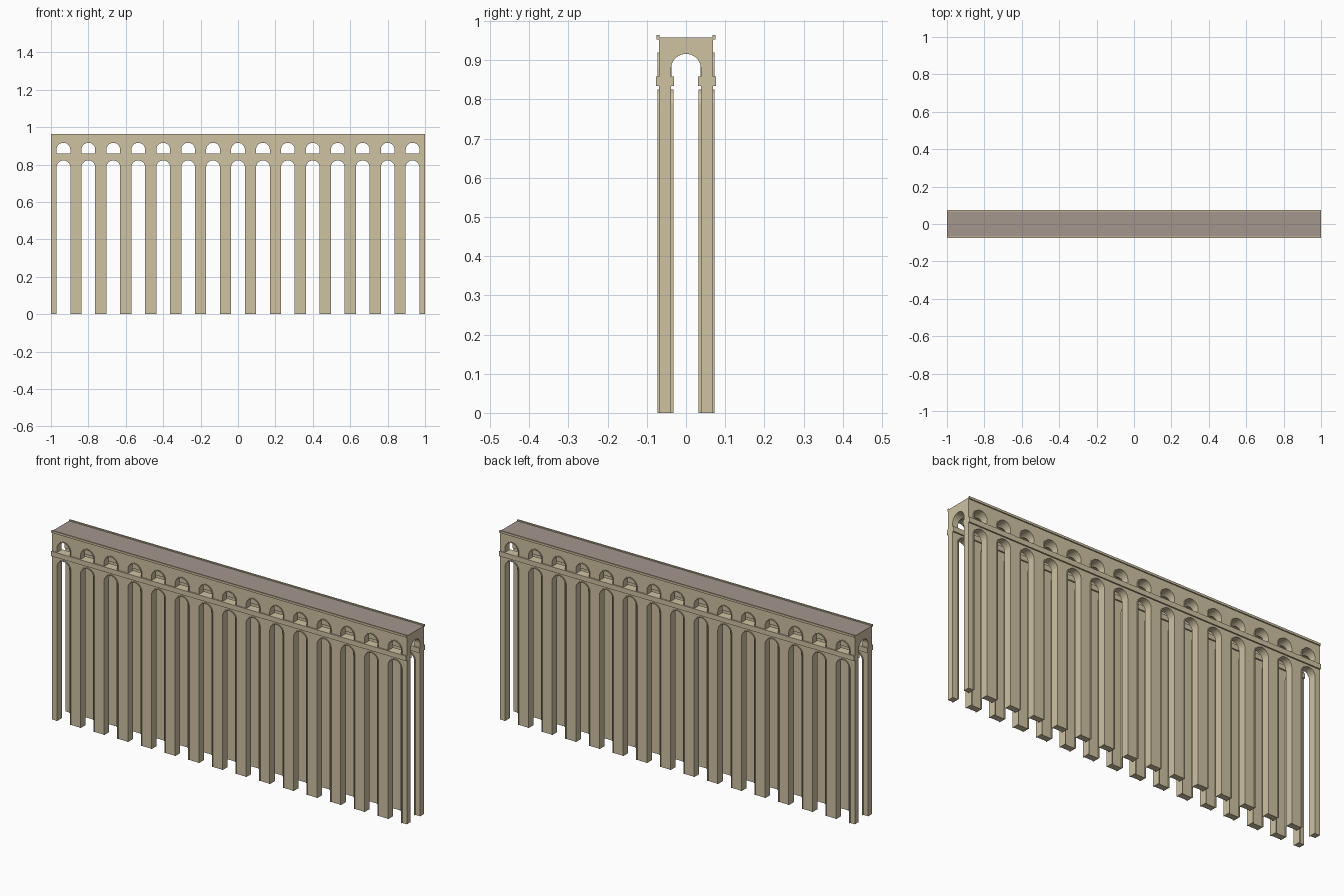
import bpy, bmesh, math

if "Cube" in bpy.data.objects:
    bpy.data.objects.remove(bpy.data.objects["Cube"])

BAYS = 15
PITCH = 2.0 / BAYS
CENTRES = [-1 + PITCH * (i + 0.5) for i in range(BAYS)]
R = 0.0367                      # clear half width of every arch
LOW = (0.0, 0.785)              # lower arches: base, springing
UP = (0.857, 0.8795)            # upper arches: base, springing


def material(name, rgb):
    m = bpy.data.materials.new(name)
    m.diffuse_color = (*rgb, 1)
    m.use_nodes = True
    m.node_tree.nodes["Principled BSDF"].inputs["Base Color"].default_value = m.diffuse_color
    return m


stone = material("tan_stone", (0.62, 0.54, 0.365))
paving = material("grey_paving", (0.37, 0.31, 0.27))


def finish(bm, name, mat):
    bmesh.ops.recalc_face_normals(bm, faces=bm.faces)
    me = bpy.data.meshes.new(name)
    bm.to_mesh(me)
    bm.free()
    me.materials.append(mat)
    ob = bpy.data.objects.new(name, me)
    bpy.context.collection.objects.link(ob)
    return ob


def box(bm, x0, x1, y0, y1, z0, z1):
    vs = bmesh.ops.create_cube(bm, size=1)["verts"]
    for v in vs:
        v.co = ((x0 + x1) / 2 + v.co.x * (x1 - x0),
                (y0 + y1) / 2 + v.co.y * (y1 - y0),
                (z0 + z1) / 2 + v.co.z * (z1 - z0))


def arch(c, r, base, spring, n=20):
    """Outline of an arched opening, from right foot over to left foot."""
    pts = [(c + r, base)]
    for i in range(n + 1):
        a = math.pi * i / n
        pts.append((c + r * math.cos(a), spring + r * math.sin(a)))
    return pts + [(c - r, base)]


def prism(bm, pts, d0, d1, along_x=False):
    """Closed solid from an outline, running along y (or x)."""
    def place(p, d):
        return bm.verts.new((d, p[0], p[1]) if along_x else (p[0], d, p[1]))
    a = [place(p, d0) for p in pts]
    b = [place(p, d1) for p in pts]
    bm.faces.new(a)
    bm.faces.new(b[::-1])
    for i in range(len(pts)):
        j = (i + 1) % len(pts)
        bm.faces.new((a[i], b[i], b[j], a[j]))


def arch_ring(bm, c, base, spring, y0, y1):
    """Raised lining that frames an opening."""
    inner, outer = arch(c, R, base, spring), arch(c, R + 0.004, base, spring)
    rows = [[bm.verts.new((p[0], y, p[1])) for p in pts]
            for pts, y in ((inner, y0), (outer, y0), (outer, y1), (inner, y1))]
    for k in range(4):
        s, t = rows[k], rows[(k + 1) % 4]
        for i in range(len(s) - 1):
            bm.faces.new((s[i], s[i + 1], t[i + 1], t[i]))
    for i in (0, -1):
        bm.faces.new([row[i] for row in rows])


# arcade body: one block, cut by a long vault and by the cross arches
bm = bmesh.new()
box(bm, -1, 1, -0.069, 0.069, 0, 0.957)
body = finish(bm, "arcade_body", stone)

bm = bmesh.new()
prism(bm, arch(0, 0.038, -0.1, 0.878, 24), -1.1, 1.1, True)
vault_cutter = finish(bm, "vault_cutter", stone)

bm = bmesh.new()
for c in CENTRES:
    prism(bm, arch(c, R + 0.0018, -0.1, LOW[1]), -0.2, 0.2)
    prism(bm, arch(c, R + 0.0018, *UP), -0.2, 0.2)
arch_cutter = finish(bm, "arch_cutter", stone)

for cutter in (vault_cutter, arch_cutter):
    cutter.hide_render = True
    mod = body.modifiers.new("cut", "BOOLEAN")
    mod.operation = "DIFFERENCE"
    mod.solver = "EXACT"
    mod.object = cutter
deps = bpy.context.evaluated_depsgraph_get()
cut_mesh = bpy.data.meshes.new_from_object(body.evaluated_get(deps))
body.modifiers.clear()
body.data = cut_mesh
for cutter in (vault_cutter, arch_cutter):
    bpy.data.objects.remove(cutter)

# arch linings, string course and parapet on both long sides
for side, s in (("front", -1), ("back", 1)):
    bm = bmesh.new()
    for c in CENTRES:
        arch_ring(bm, c, *LOW, s * 0.073, s * 0.0325)
    finish(bm, side + "_lower_arch_linings", stone)

    bm = bmesh.new()
    for c in CENTRES:
        arch_ring(bm, c, *UP, s * 0.073, s * 0.0365)
    finish(bm, side + "_upper_arch_linings", stone)

    bm = bmesh.new()
    y = sorted((s * 0.076, s * 0.031))
    box(bm, -1, 1, *y, 0.834, 0.859)
    finish(bm, side + "_string_course", stone)

    bm = bmesh.new()
    y = sorted((s * 0.075, s * 0.0675))
    box(bm, -1, 1, *y, 0.953, 0.964)
    finish(bm, side + "_parapet", stone)

# paved deck on top
bm = bmesh.new()
box(bm, -1, 1, -0.068, 0.068, 0.9565, 0.9585)
finish(bm, "deck_paving", paving)
